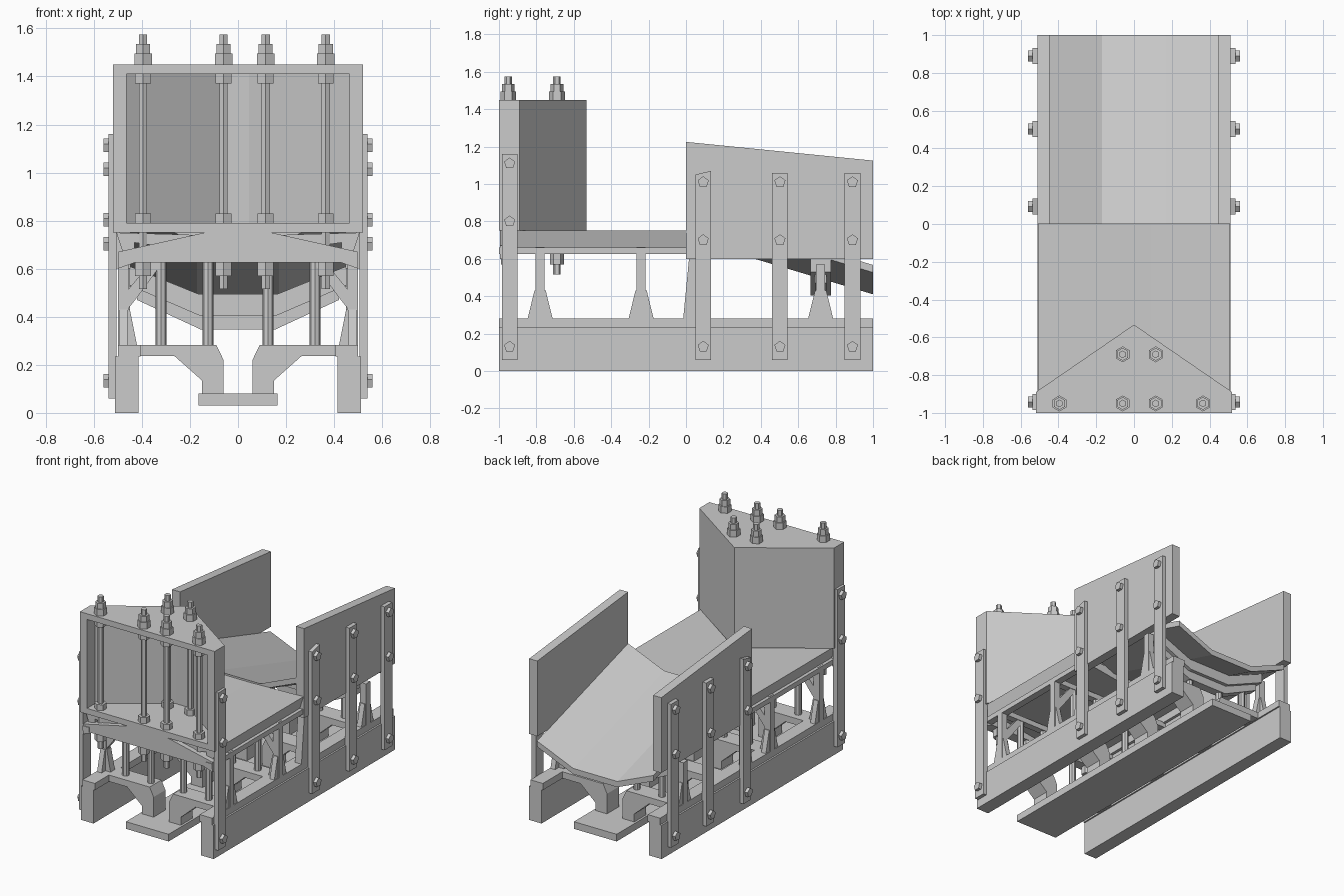
import bpy, bmesh, math
from mathutils import Vector, Matrix

if "Cube" in bpy.data.objects:
    bpy.data.objects.remove(bpy.data.objects["Cube"])


def finish(bm, name):
    bmesh.ops.recalc_face_normals(bm, faces=bm.faces)
    me = bpy.data.meshes.new(name)
    bm.to_mesh(me)
    bm.free()
    ob = bpy.data.objects.new(name, me)
    bpy.context.collection.objects.link(ob)
    return ob


def loft(name, ring_a, ring_b):
    """Closed solid between two rings with equal point counts."""
    bm = bmesh.new()
    a = [bm.verts.new(p) for p in ring_a]
    b = [bm.verts.new(p) for p in ring_b]
    n = len(a)
    bm.faces.new(a)
    bm.faces.new(b)
    for i in range(n):
        j = (i + 1) % n
        bm.faces.new((a[i], a[j], b[j], b[i]))
    return finish(bm, name)


def prism(name, pts, axis, lo, hi):
    """Extrude a 2D outline along an axis (x: yz, y: xz, z: xy outline)."""
    place = {'x': lambda p, t: (t, p[0], p[1]),
             'y': lambda p, t: (p[0], t, p[1]),
             'z': lambda p, t: (p[0], p[1], t)}[axis]
    return loft(name, [place(p, lo) for p in pts], [place(p, hi) for p in pts])


def box(name, x0, x1, y0, y1, z0, z1):
    return prism(name, [(x0, y0), (x1, y0), (x1, y1), (x0, y1)], 'z', z0, z1)


def rod(name, p0, p1, r, sides):
    p0, p1 = Vector(p0), Vector(p1)
    d = p1 - p0
    bm = bmesh.new()
    m = Matrix.Translation((p0 + p1) / 2) @ d.to_track_quat('Z', 'Y').to_matrix().to_4x4()
    bmesh.ops.create_cone(bm, cap_ends=True, segments=sides, radius1=r, radius2=r,
                          depth=d.length, matrix=m)
    return finish(bm, name)


def mirrored(pts):
    """Right half outline -> full outline."""
    return pts + [(-x, z) for x, z in reversed(pts)]


FRAMES = (-0.78, -0.24, 0.72)

# base plank
box("base_plank", -0.165, 0.165, -1, 1, 0.03, 0.08)

for s in (-1, 1):
    # long side beams with cap rails, upper deck rail
    box("side_beam", *sorted((s * 0.415, s * 0.512)), -1, 1, 0, 0.235)
    box("cap_rail", *sorted((s * 0.405, s * 0.5)), -1, 1, 0.235, 0.282)
    box("deck_rail", *sorted((s * 0.45, s * 0.5)), -1, 0, 0.625, 0.66)

    # stepped brackets joining base plank and beams
    bracket = [(0.41, 0.282), (0.09, 0.282), (0.06, 0.22), (0.06, 0.08),
               (0.15, 0.08), (0.15, 0.135), (0.265, 0.237), (0.41, 0.237)]
    for y in FRAMES + (0.25,):
        prism("bracket", [(s * x, z) for x, z in bracket], 'y', y - 0.065, y + 0.065)

    for y in FRAMES:
        top = 0.63 if y < 0 else 0.57
        # outer post, its foot gussets and its knee brace
        box("outer_post", *sorted((s * 0.455, s * 0.5)), y - 0.024, y + 0.024, 0.28, top)
        for t in (-1, 1):
            prism("foot_gusset", [(y + t * 0.012, 0.28), (y + t * 0.067, 0.28),
                                  (y + t * 0.03, 0.43), (y + t * 0.012, 0.43)],
                  'x', *sorted((s * 0.46, s * 0.495)))
        prism("foot_wedge", [(s * 0.46, 0.28), (s * 0.42, 0.28), (s * 0.45, 0.43), (s * 0.46, 0.43)],
              'y', y - 0.024, y + 0.024)
        if y < 0:
            prism("knee_brace", [(s * 0.46, 0.43), (s * 0.42, 0.48), (s * 0.31, 0.63),
                                 (s * 0.36, 0.63), (s * 0.46, 0.51)], 'y', y - 0.02, y + 0.02)
        # inner posts
        for x, z in ((0.125, 0.66 if y < 0 else 0.38), (0.32, 0.66 if y < 0 else 0.46)):
            rod("inner_post", (s * x, y, 0.28), (s * x, y, z), 0.023, 8)

    # leaning post where the deck meets the tail
    prism("middle_post", [(-0.015, 0.28), (0.06, 0.28), (0.06, 0.64), (0.02, 0.64)],
          'x', *sorted((s * 0.45, s * 0.5)))

    # bevelled deck edge
    prism("deck_edge", [(s * 0.506, 0.75), (s * 0.475, 0.655), (s * 0.43, 0.655), (s * 0.43, 0.73)],
          'y', -0.96, 0)

    # side wall
    prism("side_wall", [(0, 0.6), (1, 0.6), (1, 1.125), (0, 1.225)],
          'x', *sorted((s * 0.447, s * 0.51)))

    # vertical straps with bolts
    for y, z0, z1, bolts in ((-0.943, 1.16, 1.16, (0.13, 0.8, 1.11)),
                             (0.092, 1.05, 1.07, (0.13, 0.7, 1.01)),
                             (0.502, 1.06, 1.06, (0.13, 0.7, 1.01)),
                             (0.89, 1.06, 1.06, (0.13, 0.7, 1.01))):
        prism("strap", [(y - 0.042, 0.06), (y + 0.042, 0.06), (y + 0.042, z1), (y - 0.042, z0)],
              'x', *sorted((s * 0.505, s * 0.538)))
        for z in bolts:
            rod("strap_bolt", (s * 0.53, y, z), (s * 0.56, y, z), 0.031, 5)

# cross beams carrying the deck
for y in FRAMES[:2]:
    box("cross_beam", -0.49, 0.49, y - 0.024, y + 0.024, 0.625, 0.662)

# gabled front cross member
prism("front_member", [(-0.5, 0.67), (-0.14, 0.75), (0.14, 0.75), (0.5, 0.67), (0.5, 0.6),
                       (0.43, 0.625), (-0.43, 0.625), (-0.5, 0.6)], 'y', -0.995, -0.92)

# shallow deck trough
deck_ring = mirrored([(0.505, 0.75), (0.44, 0.71), (0.09, 0.66)]) + [(-0.09, 0.738), (0.09, 0.738)]
prism("deck", deck_ring, 'y', -0.96, 0)


# tail trough tilted down to the back
def tail_ring(y, drop):
    pts = mirrored([(0.45, 0.867), (0.45, 0.827), (0.17, 0.71)]) + [(-0.17, 0.75), (0.17, 0.75)]
    return [(x, y, z - drop) for x, z in pts]
loft("tail_trough", tail_ring(0, 0), tail_ring(1, 0.3))

# tail brace under the trough: wide saddle over a narrower rib
brace = mirrored([(0.45, 0.61), (0.45, 0.53), (0.16, 0.405)]) + [(-0.165, 0.495), (0.165, 0.495)]
prism("tail_brace", brace, 'y', 0.665, 0.775)
rib = mirrored([(0.42, 0.53), (0.42, 0.47), (0.155, 0.347)]) + [(-0.16, 0.41), (0.16, 0.41)]
prism("tail_brace_rib", rib, 'y', 0.69, 0.75)

# front cabinet: floor, roof and wedge-shaped wall
plan = [(-0.52, -1), (0.52, -1), (0.52, -0.89), (0, -0.533), (-0.52, -0.89)]
prism("cabinet_floor", plan, 'z', 0.75, 0.79)
prism("cabinet_roof", plan, 'z', 1.41, 1.45)
wall = [(-0.52, -1), (-0.52, -0.89), (0, -0.533), (0.52, -0.89), (0.52, -1), (0.465, -1),
        (0.465, -0.91), (0.045, -0.62), (-0.045, -0.62), (-0.465, -0.91), (-0.465, -1)]
prism("cabinet_wall", wall, 'z', 0.79, 1.41)

# threaded rods with nuts
for x, y in ((-0.395, -0.95), (-0.06, -0.95), (0.115, -0.95), (0.365, -0.95),
             (-0.06, -0.69), (0.115, -0.69)):
    rod("tie_rod", (x, y, 0.515), (x, y, 1.575), 0.02, 6)
    for z0, z1, r in ((1.45, 1.495, 0.042), (1.495, 1.535, 0.034), (1.37, 1.41, 0.038),
                      (0.79, 0.83, 0.038), (0.57, 0.625, 0.038)):
        rod("nut", (x, y, z0), (x, y, z1), r, 6)
